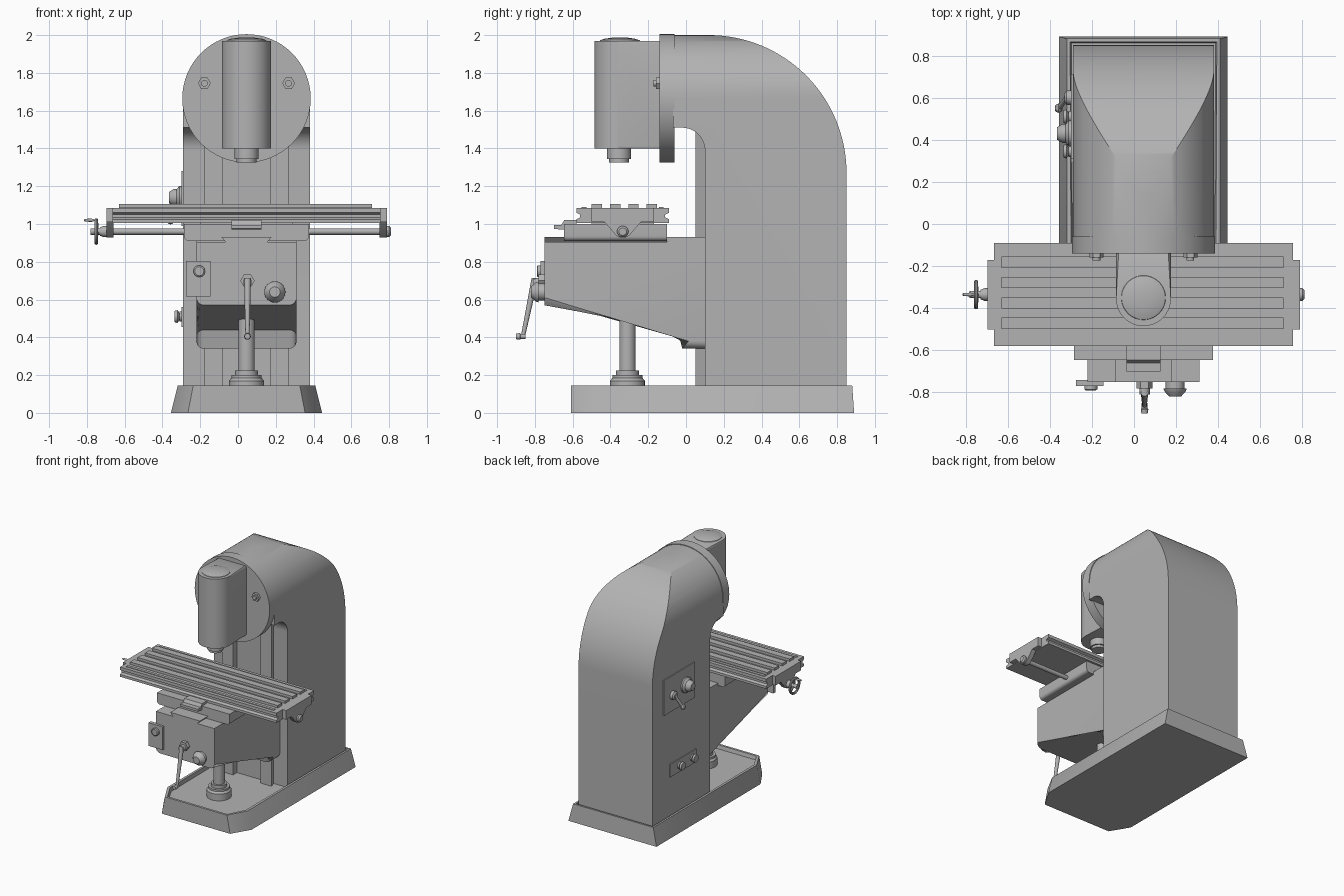
import bpy, bmesh
from math import sin, cos, pi, radians
from mathutils import Vector

if "Cube" in bpy.data.objects:
    bpy.data.objects.remove(bpy.data.objects["Cube"], do_unlink=True)

CX = 0.045  # machine centre line
grey = bpy.data.materials.new("machine grey")
grey.use_nodes = True
grey.diffuse_color = (0.45, 0.45, 0.45, 1)
grey.node_tree.nodes["Principled BSDF"].inputs["Base Color"].default_value = (0.45, 0.45, 0.45, 1)
parts = []


def finish(name, bm):
    bmesh.ops.recalc_face_normals(bm, faces=bm.faces)
    mesh = bpy.data.meshes.new(name)
    bm.to_mesh(mesh)
    bm.free()
    mesh.materials.append(grey)
    ob = bpy.data.objects.new(name, mesh)
    bpy.context.collection.objects.link(ob)
    parts.append(ob)
    return ob


def prism_mesh(axis, pts, a, b):
    """Extrude a 2D outline along an axis from a to b."""
    place = {"x": lambda u, v, w: (w, u, v),
             "y": lambda u, v, w: (u, w, v),
             "z": lambda u, v, w: (u, v, w)}[axis]
    bm = bmesh.new()
    lo = [bm.verts.new(place(u, v, a)) for u, v in pts]
    hi = [bm.verts.new(place(u, v, b)) for u, v in pts]
    bm.faces.new(lo)
    bm.faces.new(hi)
    n = len(pts)
    for i in range(n):
        j = (i + 1) % n
        bm.faces.new((lo[i], lo[j], hi[j], hi[i]))
    return bm


def prism(name, axis, pts, a, b):
    return finish(name, prism_mesh(axis, pts, a, b))


def box(name, x0, x1, y0, y1, z0, z1):
    return prism(name, "z", [(x0, y0), (x1, y0), (x1, y1), (x0, y1)], z0, z1)


def arc(u, v, r, start, end, n=24):
    return [(u + r * cos(radians(start + (end - start) * i / n)),
             v + r * sin(radians(start + (end - start) * i / n))) for i in range(n + 1)]


def lathe(name, origin, direction, profile, segs=24):
    """Turn (distance, radius) steps around a direction."""
    turn = Vector((0, 0, 1)).rotation_difference(Vector(direction))
    bm = bmesh.new()
    rings = []
    for h, r in profile:
        rings.append([bm.verts.new(Vector(origin) + turn @ Vector(
            (r * cos(2 * pi * i / segs), r * sin(2 * pi * i / segs), h))) for i in range(segs)])
    for p, q in zip(rings, rings[1:]):
        for i in range(segs):
            j = (i + 1) % segs
            bm.faces.new((p[i], p[j], q[j], q[i]))
    bm.faces.new(rings[0])
    bm.faces.new(rings[-1])
    return finish(name, bm)


def rod(name, p, q, r0, r1=None, segs=16):
    d = Vector(q) - Vector(p)
    return lathe(name, p, d, [(0, r0), (d.length, r1 or r0)], segs)


# Base: tapered tray with chamfered front corners and a sunken top
outline = [(-.31, -.61), (.31, -.61), (.40, -.46), (.40, .89), (-.40, .89), (-.40, -.46)]
bm = prism_mesh("z", outline, 0, .145)
for v in bm.verts:
    if v.co.z > .1:
        v.co.x *= .91
        v.co.y = min(v.co.y, .88)
    v.co.x += CX
top = [f for f in bm.faces if all(v.co.z > .1 for v in f.verts)]
bmesh.ops.recalc_face_normals(bm, faces=bm.faces)
bmesh.ops.inset_region(bm, faces=top, thickness=.022)
bmesh.ops.inset_region(bm, faces=top, thickness=.008, depth=-.03)
finish("base", bm)

# Column: arched side outline crossed with a round-topped front outline
side = ([(-.07, 2.0)] + arc(.12, 1.27, .73, 90, 0, 32) + [(.85, .1), (.1, .1)]
        + arc(-.02, 1.39, .12, 0, 90, 12) + [(-.07, 1.51)])
column = prism("column", "x", side, -.6, .7)
front = [(CX - .335, 0)] + [(CX + .335, 0)] + arc(CX, 1.665, .335, 0, 180, 48)
cutter = prism("column_cutter", "y", front, -.3, 1.1)
cutter.hide_render = True
mod = column.modifiers.new("round top", "BOOLEAN")
mod.operation = "INTERSECT"
mod.solver = "EXACT"
mod.object = cutter
bpy.context.view_layer.objects.active = column
bpy.ops.object.modifier_apply(modifier=mod.name)
parts.remove(cutter)
bpy.data.objects.remove(cutter, do_unlink=True)

# Vertical guide rails, wider at the front like a dovetail
for s, label in ((-1, "right"), (1, "left")):
    prism(label + "_guide_rail", "z", [(CX + s * .125, .05), (CX + s * .225, .05),
          (CX + s * .205, .11), (CX + s * .125, .11)], .11, 1.51)

# Head mounting disc with hex bolts
lathe("head_disc", (CX, -.06, 1.665), (0, -1, 0), [(0, .34), (.08, .34)], 64)
for s, label in ((-1, "right"), (1, "left")):
    at = (CX + s * .223, -.14, 1.745)
    lathe(label + "_disc_nut", at, (0, -1, 0), [(0, .034), (.02, .034)], 6)
    lathe(label + "_disc_stud", at, (0, -1, 0), [(0, .018), (.033, .018)], 12)

# Spindle head: U-shaped housing with domed cap and stepped spindle
plan = [(CX + .13, -.13)] + arc(CX, -.355, .13, 0, -180, 28) + [(CX - .13, -.13)]
bm = prism_mesh("z", plan, 1.4, 1.97)
rims = [e for e in bm.edges if abs(e.verts[0].co.z - e.verts[1].co.z) < .001]
bmesh.ops.bevel(bm, geom=rims, offset=.012, segments=2, affect="EDGES", profile=.5)
finish("spindle_head", bm)
lathe("head_cap", (CX, -.35, 1.965), (0, 0, 1),
      [(0, .108), (.008, .104), (.016, .08), (.021, .045), (.023, .01)], 40)
lathe("spindle", (CX, -.355, 1.41), (0, 0, -1),
      [(0, .064), (.065, .064), (.065, .052), (.085, .052)], 32)

# Knee: sloped underside with rounded lower edges, and a dovetail on top
knee_side = [(-.75, .905), (-.75, .57), (-.04, .44), (-.02, .34), (.1, .34), (.1, .905)]
bm = prism_mesh("x", knee_side, CX - .265, CX + .265)
low = [e for e in bm.edges if abs(e.verts[0].co.x - e.verts[1].co.x) < .001
       and all(v.co.z < .6 for v in e.verts)]
bmesh.ops.bevel(bm, geom=low, offset=.04, segments=5, affect="EDGES", profile=.5)
finish("knee", bm)
prism("knee_dovetail", "y", [(-.06, .9), (.15, .9), (.18, .932), (-.09, .932)], -.75, .1)
box("knee_top", CX - .265, CX + .265, -.1, .1, .9, .93)

# Saddle with rounded lower corners, upper dovetail and front lip
saddle = ([(-.285, 1.0)] + arc(-.26, .935, .025, 180, 270, 5)
          + arc(.35, .935, .025, 270, 360, 5) + [(.375, 1.0)])
prism("saddle", "y", saddle, -.645, -.1)
prism("saddle_lip", "x", [(-.70, .975), (-.66, .97), (-.58, .97), (-.58, 1.02),
                          (-.645, 1.02), (-.66, .995), (-.70, .995)], -.035, .125)
box("saddle_slide", -.2, .29, -.5, -.17, .99, 1.02)

# Table: grooved sides, raised strips and end blocks
groove = [(-.58, 1.085), (-.58, 1.06), (-.56, 1.05), (-.56, 1.035), (-.58, 1.025), (-.58, 1.005)]
table_side = groove + [(-.67 - y, z) for y, z in reversed(groove)]
prism("table", "x", table_side, -.665, .755)
for i in range(4):
    y = -.472 + i * .097
    box("table_strip", -.63, .71, y - .027, y + .027, 1.08, 1.105)
for y in (-.54, -.13):
    box("table_border", -.63, .71, y - .012, y + .012, 1.08, 1.09)
for x0, x1, label in ((-.695, -.66, "right"), (.75, .788, "left")):
    box(label + "_table_end", x0, x1, -.5, -.17, 1.01, 1.085)
    prism(label + "_screw_bracket", "x", [(-.44, 1.02), (-.37, .94), (-.35, .928),
          (-.32, .928), (-.30, .94), (-.23, 1.02)], x0, x1)

# Table screw with end cap and handwheel
rod("table_screw", (-.78, -.335, .96), (.79, -.335, .96), .017)
lathe("screw_cap", (.78, -.335, .96), (1, 0, 0), [(0, .03), (.02, .03), (.03, .02)])
lathe("screw_collar", (-.69, -.335, .96), (-1, 0, 0), [(0, .03), (.02, .03), (.04, .022)])
bpy.ops.mesh.primitive_torus_add(location=(-.75, -.335, .96), rotation=(0, pi / 2, 0),
                                 major_radius=.06, minor_radius=.01,
                                 major_segments=32, minor_segments=10)
wheel = bpy.context.object
wheel.name = "handwheel_rim"
wheel.data.materials.append(grey)
parts.append(wheel)
for k in range(3):
    a = 2 * pi * k / 3 + pi / 2
    rod("handwheel_spoke", (-.745, -.335, .96),
        (-.75, -.335 + .06 * cos(a), .96 + .06 * sin(a)), .009, segs=10)
lathe("handwheel_grip", (-.745, -.335, 1.02), (-1, 0, 0),
      [(0, .005), (.02, .005), (.03, .009), (.065, .007), (.07, .003)], 12)

# Lifting screw under the knee
lathe("lifting_screw", (CX, -.31, .11), (0, 0, 1),
      [(0, .092), (.06, .092), (.075, .08), (.09, .08), (.09, .06), (.115, .06),
       (.115, .043), (.45, .043)], 32)

# Knee front controls: plate, knobs and crank
box("knee_plate", -.275, -.145, -.77, -.74, .615, .805)
lathe("plate_button", (-.205, -.765, .75), (0, -1, 0), [(0, .031), (.02, .031), (.025, .024)])
lathe("knee_knob", (.195, -.75, .64), (0, -1, 0),
      [(0, .045), (.03, .045), (.03, .056), (.045, .05), (.07, .028)])
lathe("crank_hub", (.05, -.75, .7), (0, -1, 0), [(0, .038), (.03, .038)], 6)
lathe("crank_boss", (.05, -.77, .69), (0, -1, 0), [(0, .025), (.04, .025)], 16)
rod("crank_arm", (.05, -.80, .71), (.05, -.862, .41), .018, .011)
lathe("crank_grip", (.05, -.85, .405), (0, -1, 0), [(0, .014), (.025, .014), (.03, .018), (.05, .015)], 14)

# Right side control plates with knobs and lever
WALL = CX - .335
box("speed_plate", WALL - .008, WALL + .01, .31, .71, .99, 1.28)
box("switch_plate", WALL - .008, WALL + .01, .29, .63, .455, .56)
lathe("speed_dial", (WALL, .43, 1.14), (-1, 0, 0),
      [(0, .062), (.02, .062), (.035, .045), (.05, .045), (.075, .03)])
lathe("lever_hub", (WALL, .6, 1.12), (-1, 0, 0), [(0, .034), (.03, .034), (.04, .02)])
rod("lever_arm", (WALL - .03, .6, 1.12), (WALL - .065, .55, 1.02), .012)
lathe("lever_ball", (WALL - .05, .55, 1.02), (-1, 0, 0),
      [(0, .01), (.006, .018), (.018, .022), (.03, .018), (.036, .01)], 16)
for y in (.51, .345):
    lathe("switch_knob", (WALL, y, .51), (-1, 0, 0),
          [(0, .026), (.02, .026), (.02, .018), (.03, .034), (.045, .03)])

# Smooth round surfaces, keep edges sharp
bpy.ops.object.select_all(action="DESELECT")
for ob in parts:
    ob.select_set(True)
bpy.context.view_layer.objects.active = column
bpy.ops.object.shade_smooth_by_angle(angle=radians(30))
